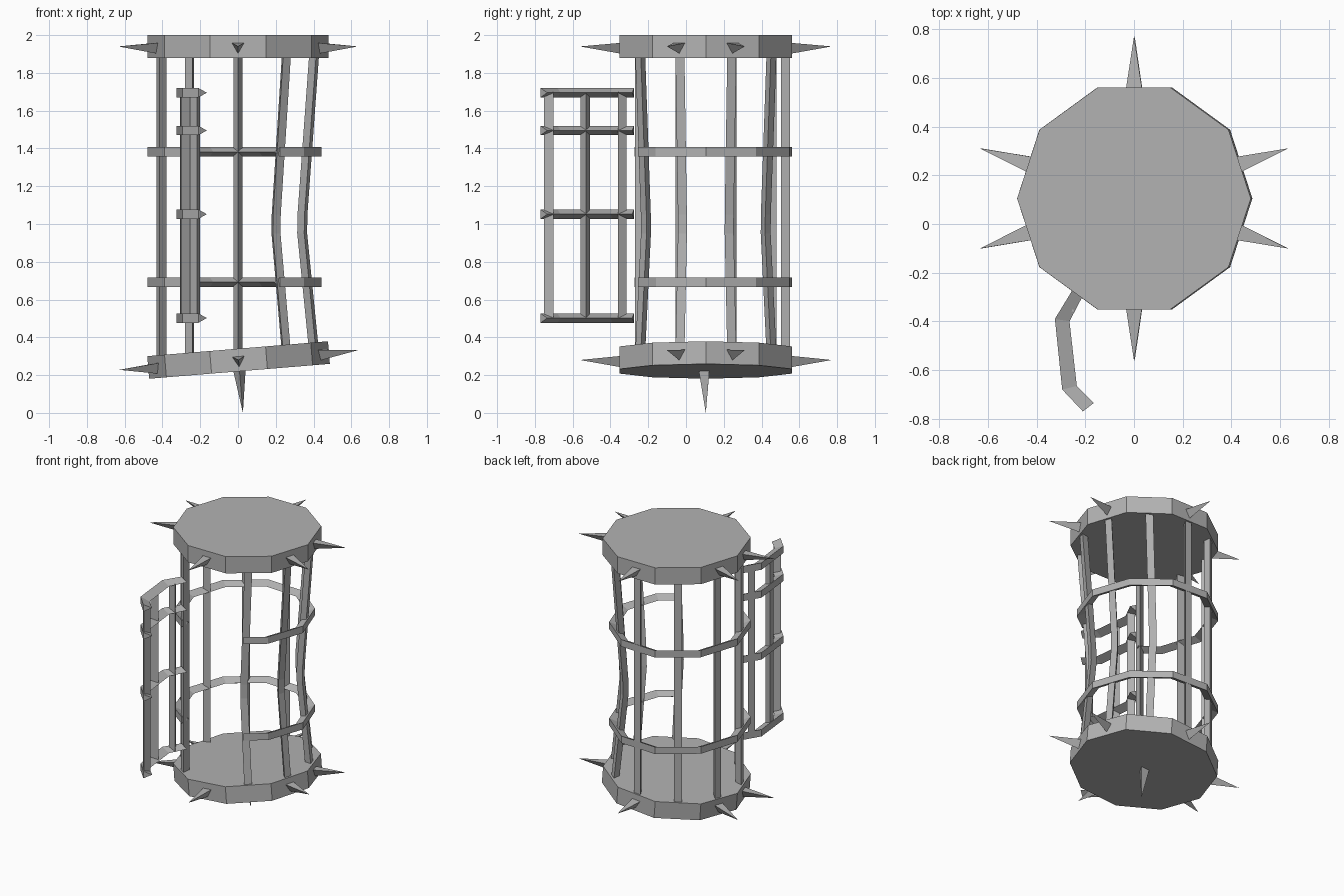
import bpy, bmesh
from math import sin, cos, radians, pi
from mathutils import Vector, Matrix

if "Cube" in bpy.data.objects:
    bpy.data.objects.remove(bpy.data.objects["Cube"])

CY = 0.105          # cage axis in y
R = 0.48            # plate radius
TILT = radians(-4.7)

iron = bpy.data.materials.new("grey iron")
iron.use_nodes = True
iron.diffuse_color = (0.45, 0.45, 0.45, 1)
iron.node_tree.nodes["Principled BSDF"].inputs["Base Color"].default_value = (0.45, 0.45, 0.45, 1)


def finish(name, bm):
    bmesh.ops.recalc_face_normals(bm, faces=bm.faces)
    mesh = bpy.data.meshes.new(name)
    bm.to_mesh(mesh)
    bm.free()
    mesh.materials.append(iron)
    obj = bpy.data.objects.new(name, mesh)
    bpy.context.collection.objects.link(obj)
    return obj


def loft(name, sections):
    """Prism through a list of matching cross-sections, capped at both ends."""
    bm = bmesh.new()
    rows = [[bm.verts.new(p) for p in s] for s in sections]
    n = len(rows[0])
    for a, b in zip(rows, rows[1:]):
        for i in range(n):
            j = (i + 1) % n
            bm.faces.new((a[i], a[j], b[j], b[i]))
    bm.faces.new(rows[0])
    bm.faces.new(rows[-1])
    return finish(name, bm)


def polar(deg, r):
    return Vector((r * cos(radians(deg)), CY + r * sin(radians(deg)), 0))


def dent(p):
    """Push the +x side of the cage inward, deepest at mid height."""
    z = p.z
    f = min((1.9 - z) / 0.87, (z - 0.3) / 0.65, 1)
    f = max(f, 0)
    g = min(max(p.x / 0.3, 0), 1)
    return p + Vector((-0.065 * f * g, -0.1 * (p.y - CY) * f * g, 0))


def upright(name, outer, inward, levels, depth, shape=lambda p: p):
    """Vertical three-sided bar: flat face outside, ridge inside."""
    side = Vector((-inward.y, inward.x, 0)) * 0.025
    base = (outer - side, outer + side, outer + inward * depth)
    loft(name, [[shape(Vector((0, 0, z)) + outer) + (b - outer) for b in base] for z in levels])


def band(name, pairs, z, shape=lambda p: p):
    """Horizontal three-sided band through (outer, ridge) point pairs."""
    def section(o, i):
        mid = Vector((0, 0, z))
        move = shape(o + mid) - (o + mid)
        h = Vector((0, 0, 0.025))
        return [o + mid + h + move, o + mid - h + move, i + mid + move]
    loft(name, [section(o, i) for o, i in pairs])


def spike(name, matrix, length):
    """Three-sided spike along local z."""
    bm = bmesh.new()
    bmesh.ops.create_cone(bm, cap_ends=True, segments=3, radius1=0.037, radius2=0,
                          depth=length, matrix=Matrix.Translation((0, 0, length / 2)))
    bm.transform(matrix)
    finish(name, bm)


def plate(label, matrix):
    """Ten-sided plate with six spikes around its rim."""
    bm = bmesh.new()
    bmesh.ops.create_cone(bm, cap_ends=True, segments=10, radius1=R, radius2=R, depth=0.12,
                          matrix=Matrix.Rotation(pi / 2, 4, "Z"))
    # keep a corner on the x axis
    first = max(bm.verts, key=lambda v: v.co.x)
    if abs(first.co.y) > 0.01:
        bm.transform(Matrix.Rotation(radians(18), 4, "Z"))
    bm.transform(matrix)
    finish(label + "_plate", bm)
    for deg in (18, 90, 162, 198, 270, 342):
        a = radians(deg)
        out = Vector((cos(a), sin(a), 0))
        up = Vector((0, 0, -1))
        frame = Matrix((up.cross(out), up, out)).transposed()
        # make one corner of the base point down
        frame = frame.to_4x4()
        frame.translation = out * R * cos(pi / 10)
        spike(f"{label}_spike_{deg}", matrix @ frame, 0.21)


# Top and tilted bottom plates
plate("top", Matrix.Translation((0, CY, 1.94)))
bottom = Matrix.Translation((0.003, CY, 0.28)) @ Matrix.Rotation(TILT, 4, "Y")
plate("bottom", bottom)
spike("bottom_centre_spike", bottom @ Matrix.Translation((0, 0, -0.06))
      @ Matrix.Rotation(pi, 4, "X"), 0.221)

# Cage bars, with the front one left out for the doorway
for deg in range(18, 360, 36):
    if deg == 270:
        continue
    outer = polar(deg, 0.445)
    inward = (polar(deg, 0) - outer).normalized()
    low = 0.28 + 0.08 * outer.x
    upright(f"cage_bar_{deg}", outer, inward, (low, 0.95, 1.05, 1.92), 0.047, dent)

# Cage bands, open at the front
corners = [-56] + list(range(-36, 217, 36)) + [236]
pairs = []
for deg in corners:
    # corner radius, shortened for the ends that stop along a flat side
    k = 1 if deg % 36 == 0 else cos(pi / 10) / cos(radians((deg % 36) - 18))
    pairs.append((polar(deg, R * k), polar(deg, (R - 0.056) * k)))
for label, z in (("upper", 1.382), ("lower", 0.692)):
    band(label + "_cage_band", pairs, z, dent)

# Open door
door = [(Vector((ox, oy, 0)), Vector((ix, iy, 0))) for ox, oy, ix, iy in (
    (-0.255, -0.275, -0.205, -0.285), (-0.325, -0.39, -0.265, -0.40),
    (-0.295, -0.68, -0.235, -0.665), (-0.21, -0.77, -0.165, -0.735))]
for i, z in enumerate((0.502, 1.052, 1.495, 1.695)):
    band(f"door_band_{i + 1}", door, z)
for label, seg, t in (("hinge", 0, 0.5), ("middle", 1, 0.5), ("latch", 2, 0.65)):
    a, b = door[seg][0], door[seg + 1][0]
    along = (b - a).normalized()
    inward = Vector((-along.y, along.x, 0))
    upright(f"door_{label}_bar", a.lerp(b, t) + inward * 0.006, inward, (0.5, 1.7), 0.047)
